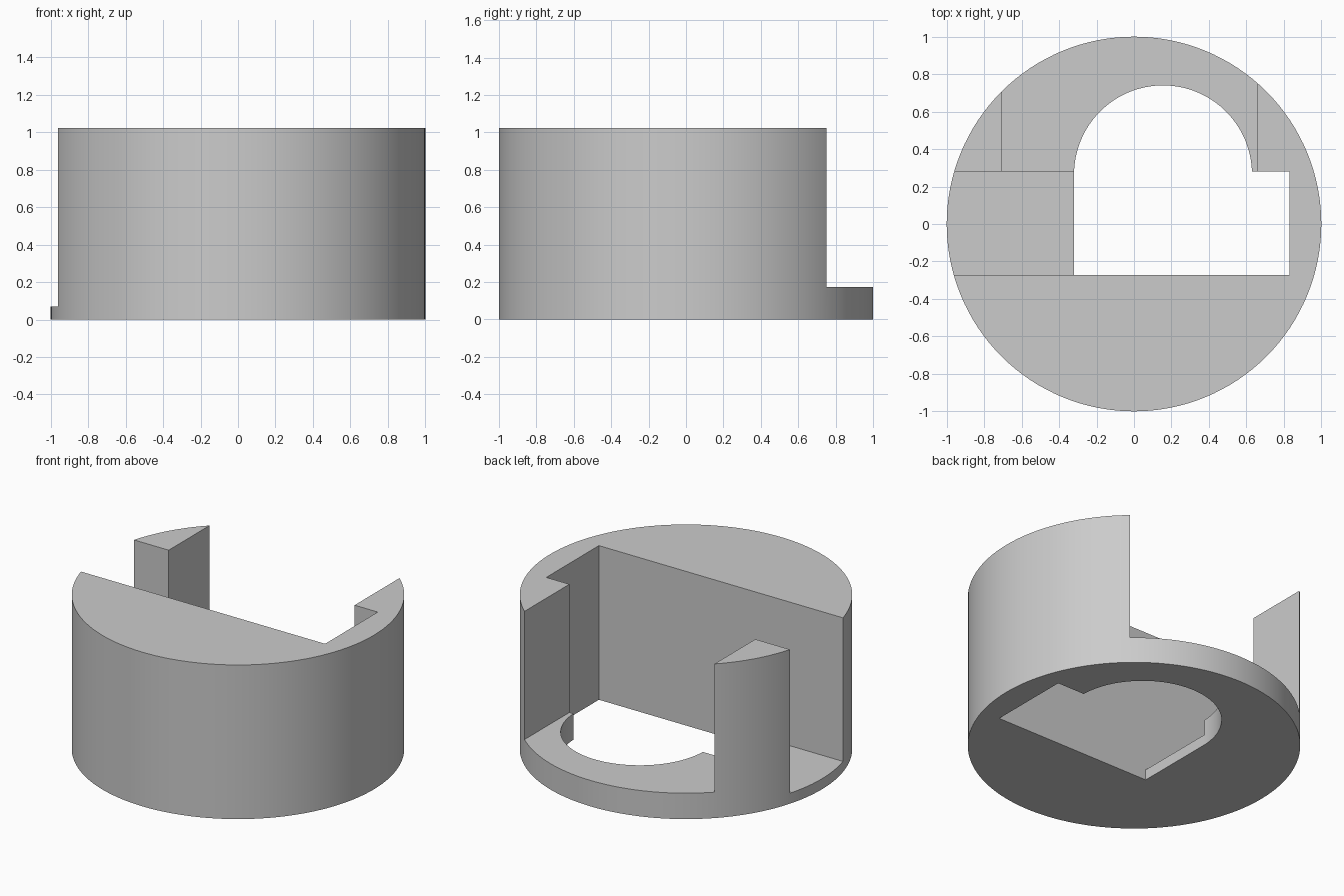
import bpy
import bmesh
from math import sin, cos, pi, radians, asin

cube = bpy.data.objects.get("Cube")
if cube:
    bpy.data.objects.remove(cube, do_unlink=True)

HEIGHT = 1.023
FRONT_WALL, BACK_WALL = -0.272, 0.28     # slot limits in y
RIGHT_WALL = 0.83                        # inner face of the side wall

grey = bpy.data.materials.new("plain grey")
grey.use_nodes = True
grey.diffuse_color = (0.6, 0.6, 0.6, 1)
grey.node_tree.nodes["Principled BSDF"].inputs["Base Color"].default_value = (0.6, 0.6, 0.6, 1)


def prism(name, outline, z0, z1):
    """Extrude a flat outline between two heights."""
    bm = bmesh.new()
    face = bm.faces.new([bm.verts.new((x, y, z0)) for x, y in outline])
    top = bmesh.ops.extrude_face_region(bm, geom=[face])["geom"]
    verts = [v for v in top if isinstance(v, bmesh.types.BMVert)]
    bmesh.ops.translate(bm, verts=verts, vec=(0, 0, z1 - z0))
    bmesh.ops.recalc_face_normals(bm, faces=bm.faces)
    mesh = bpy.data.meshes.new(name)
    bm.to_mesh(mesh)
    bm.free()
    mesh.materials.append(grey)
    obj = bpy.data.objects.new(name, mesh)
    bpy.context.collection.objects.link(obj)
    return obj


def rect(x0, x1, y0, y1):
    return [(x0, y0), (x1, y0), (x1, y1), (x0, y1)]


def arc(cx, cy, r, a0, a1, n):
    steps = [a0 + (a1 - a0) * i / n for i in range(n + 1)]
    return [(cx + r * cos(a), cy + r * sin(a)) for a in steps]


# Round body
body = prism("round_housing", arc(0, 0, 1, 0, 2 * pi, 128)[:-1], 0, HEIGHT)

# Through opening: rectangle with an arched back
cx, cy, r = 0.155, 0.265, 0.475
start = asin((BACK_WALL - cy) / r)
opening = [(cx - r, FRONT_WALL), (RIGHT_WALL, FRONT_WALL), (RIGHT_WALL, BACK_WALL)]
opening += arc(cx, cy, r, start, pi, 48)

# Cutters: opening, side channel and back window
cutters = [
    prism("opening_cutter", opening, -1, 3),
    prism("channel_cutter", rect(-2, 0, FRONT_WALL, BACK_WALL), 0.07, 3),
    prism("window_cutter", rect(-0.705, 0.66, 0.1, 2), 0.172, 3),
]

bpy.ops.object.select_all(action="DESELECT")
bpy.context.view_layer.objects.active = body
body.select_set(True)
for cutter in cutters:
    cutter.hide_render = True
    mod = body.modifiers.new("cut", "BOOLEAN")
    mod.operation = "DIFFERENCE"
    mod.solver = "EXACT"
    mod.object = cutter
    bpy.ops.object.modifier_apply(modifier=mod.name)
    bpy.data.objects.remove(cutter, do_unlink=True)

bpy.ops.object.shade_smooth_by_angle(angle=radians(25))
